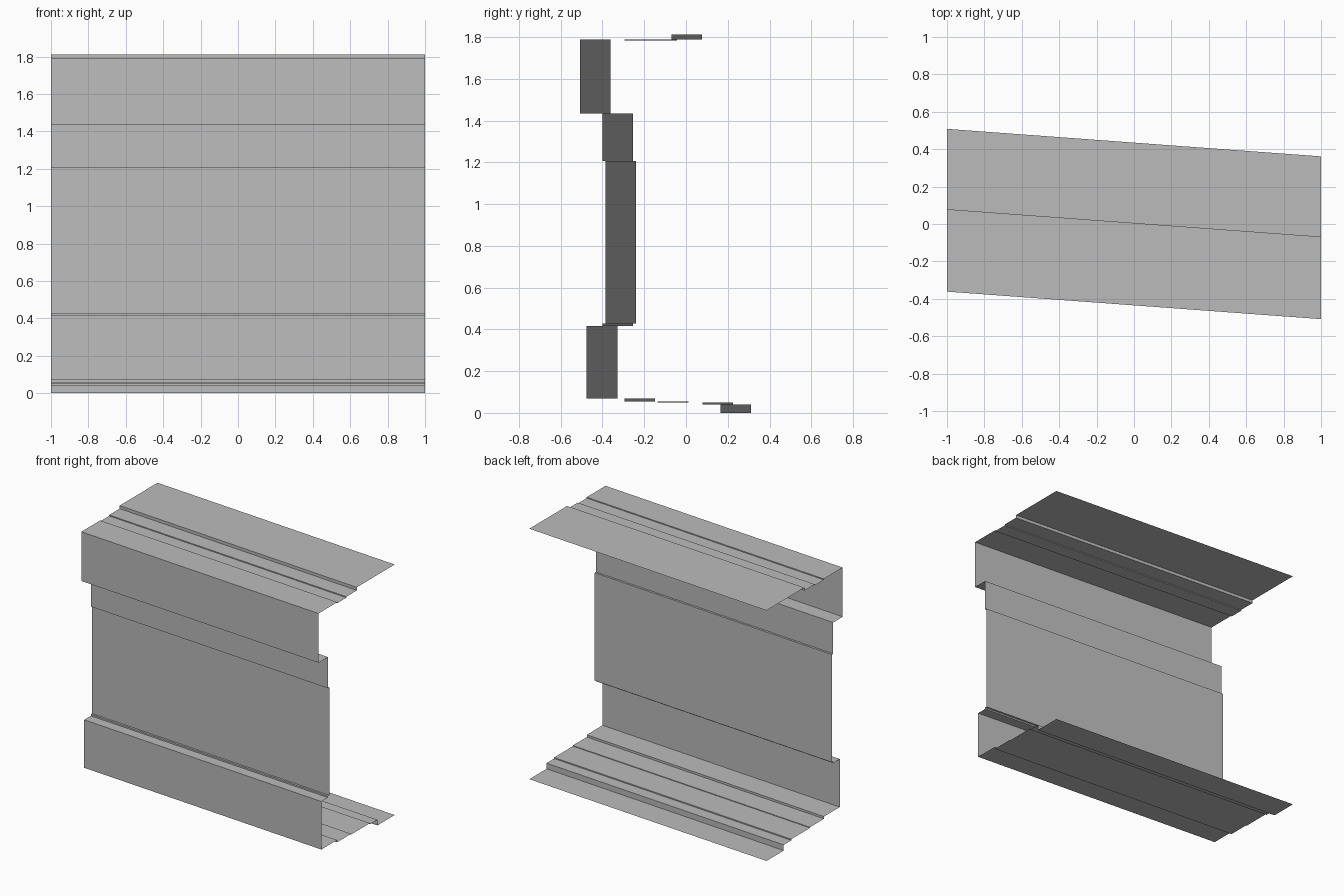
import bpy
import bmesh
from mathutils import Vector

cube = bpy.data.objects.get("Cube")
if cube:
    bpy.data.objects.remove(cube, do_unlink=True)

grey = bpy.data.materials.new("plain grey")
grey.use_nodes = True
colour = (0.5, 0.5, 0.5, 1)
grey.diffuse_color = colour
grey.node_tree.nodes["Principled BSDF"].inputs["Base Color"].default_value = colour

SHEAR = -0.0735  # sideways skew of the sheet per unit of x


def folded_sheet(name, profile):
    """Sweep an open (y, z) profile along the skewed length."""
    bm = bmesh.new()
    verts = [bm.verts.new((-1, y - SHEAR, z)) for y, z in profile]
    edges = [bm.edges.new(pair) for pair in zip(verts, verts[1:])]
    swept = bmesh.ops.extrude_edge_only(bm, edges=edges)["geom"]
    moved = [v for v in swept if isinstance(v, bmesh.types.BMVert)]
    bmesh.ops.translate(bm, verts=moved, vec=Vector((2, 2 * SHEAR, 0)))
    # Turn the faces outward
    bm.normal_update()
    middle = Vector((0, 0.1, 0.9))
    inward = [f for f in bm.faces
              if f.normal.dot(f.calc_center_median() - middle) < 0]
    bmesh.ops.reverse_faces(bm, faces=inward)
    mesh = bpy.data.meshes.new(name)
    bm.to_mesh(mesh)
    bm.free()
    mesh.materials.append(grey)
    obj = bpy.data.objects.new(name, mesh)
    bpy.context.collection.objects.link(obj)
    return obj


# Upper stepped flange
folded_sheet("top_flange", [
    (0.435, 1.811), (0.003, 1.811), (0.003, 1.789), (-0.117, 1.789),
    (-0.117, 1.782), (-0.22, 1.782), (-0.22, 1.789), (-0.435, 1.789)])

# Front wall with the projecting upper and lower bands
folded_sheet("front_wall", [
    (-0.435, 1.789), (-0.435, 1.433), (-0.327, 1.433), (-0.327, 1.207),
    (-0.312, 1.207), (-0.312, 0.428), (-0.327, 0.428), (-0.327, 0.417),
    (-0.402, 0.417), (-0.402, 0.07)])

# Lower flange stepping down towards the back
folded_sheet("bottom_flange", [
    (-0.402, 0.07), (-0.222, 0.07), (-0.222, 0.054), (-0.062, 0.054),
    (-0.062, 0.049), (0.152, 0.049), (0.152, 0.041), (0.238, 0.041),
    (0.238, 0), (0.435, 0)])
